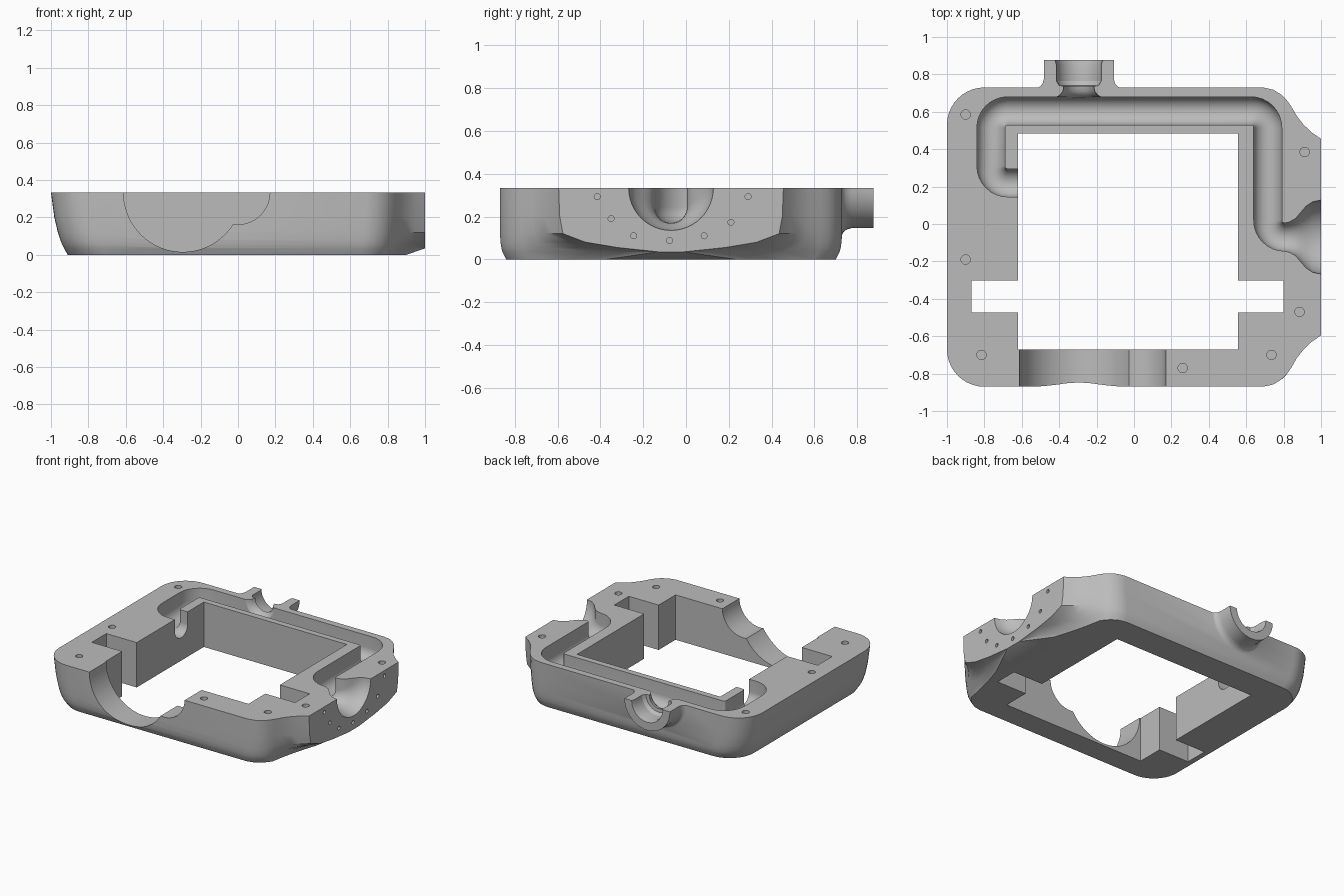
import bpy, bmesh, math
from mathutils import Vector

if "Cube" in bpy.data.objects:
    bpy.data.objects.remove(bpy.data.objects["Cube"])

grey = bpy.data.materials.new("plain grey")
grey.use_nodes = True
grey.diffuse_color = (0.5, 0.5, 0.5, 1)
grey.node_tree.nodes["Principled BSDF"].inputs["Base Color"].default_value = (0.5, 0.5, 0.5, 1)

TOP = 0.333
MID_Y = -0.07


def loft(name, rings):
    """Skin a stack of equal-length closed rings and cap both ends."""
    bm = bmesh.new()
    loops = [[bm.verts.new(p) for p in ring] for ring in rings]
    n = len(loops[0])
    for a, b in zip(loops, loops[1:]):
        for i in range(n):
            j = (i + 1) % n
            bm.faces.new((a[i], a[j], b[j], b[i]))
    bm.faces.new(loops[0])
    bm.faces.new(loops[-1])
    bmesh.ops.recalc_face_normals(bm, faces=bm.faces)
    mesh = bpy.data.meshes.new(name)
    bm.to_mesh(mesh)
    bm.free()
    mesh.materials.append(grey)
    obj = bpy.data.objects.new(name, mesh)
    bpy.context.collection.objects.link(obj)
    return obj


def box(name, x0, x1, y0, y1, z0=-0.2, z1=0.6):
    return loft(name, [[(x0, y0, z), (x1, y0, z), (x1, y1, z), (x0, y1, z)] for z in (z0, z1)])


def cylinder(name, start, end, r, n=24):
    start, end = Vector(start), Vector(end)
    turn = (end - start).to_track_quat('Z', 'Y')
    circle = [turn @ Vector((r * math.cos(math.tau * i / n), r * math.sin(math.tau * i / n), 0))
              for i in range(n)]
    return loft(name, [[p + c for c in circle] for p in (start, end)])


def trough_ring(x, y, tx, ty, w, zc, d, top=None, n=24):
    """U-shaped section square to the heading (tx, ty)."""
    prof = [(w * math.cos(a), zc + d * math.sin(a))
            for a in (math.pi + math.pi * i / n for i in range(n + 1))]
    if top:
        prof = [(-w, top)] + prof + [(w, top)]
    return [(x + ty * s, y - tx * s, z) for s, z in prof]


def boolean(target, tool, operation='DIFFERENCE'):
    tool.hide_render = True
    mod = target.modifiers.new("bool", 'BOOLEAN')
    mod.operation, mod.solver, mod.object = operation, 'EXACT', tool
    bpy.context.view_layer.objects.active = target
    bpy.ops.object.modifier_apply(modifier=mod.name)
    bpy.data.objects.remove(tool)


def outline(z, side, end, right, half):
    """Housing outline at height z: round left corners, flared right face."""
    r = 0.2
    left, reach = -1 + side, 0.8 - end
    back = []
    for i in range(11):                       # back left corner
        a = math.pi - math.pi / 2 * i / 10
        back.append((left + r + r * math.cos(a), reach - r + r * math.sin(a)))
    k = side * 0.4
    back += [(0.69 - k, reach), (0.745 - k, reach - 0.012), (0.79 - k, reach - 0.04),
             (0.815 - k, reach - 0.065)]
    cx, cy = 0.84 - k, reach - 0.1
    back.append((cx, cy))
    for t in (0.25, 0.5, 0.75):               # slightly hollow flare
        dip = 0.05 * t * (1 - t) * half / 0.525
        back.append((cx + (right - cx) * t - dip, cy + (half - cy) * t - dip))
    back += [(right, half), (right, half / 2)]
    front = [(x, -y) for x, y in reversed(back)]
    return [(x, y + MID_Y, z) for x, y in back + front]


# Tapered outer shell
layers = [(0, 0.09, 0.03, 0.9, 0.3), (0.035, 0.07, 0.012, 1, 0.06), (0.055, 0.06, 0.007, 1, 0.25),
          (0.08, 0.05, 0.003, 1, 0.4), (0.12, 0.037, 0.001, 1, 0.505), (0.2, 0.018, 0, 1, 0.52),
          (TOP, 0, 0, 1, 0.525)]
housing = loft("housing", [outline(*layer) for layer in layers])

# Half-round back spout with a flared root
PORT_X = -0.295
spout = loft("back_spout", [trough_ring(PORT_X, y, 0, -1, w, TOP, w) for y, w in
             ((0.877, 0.187), (0.775, 0.187), (0.75, 0.194), (0.735, 0.207), (0.725, 0.227), (0.66, 0.227))])
boolean(housing, spout, 'UNION')

# Central opening and the two side slots
boolean(housing, box("opening", -0.62, 0.555, -0.67, 0.485))
boolean(housing, box("slots", -0.87, 0.8, -0.472, -0.302))

# Large and small round cut-outs in the front wall
for x, r in ((PORT_X, 0.317), (0.0, 0.17)):
    boolean(housing, loft("front_cutout", [trough_ring(x, y, 0, 1, r, TOP, r, 0.6, 48)
                                           for y in (-1, -0.6)]))

# Winding channel ending in a flared right-hand port
W, ZC, BEND = 0.075, 0.245, 0.09
path = [Vector(p) for p in ((-0.56, 0.22), (-0.765, 0.22), (-0.765, 0.605),
                            (0.715, 0.605), (0.715, MID_Y), (1.05, MID_Y))]
heads = [(b - a).normalized() for a, b in zip(path, path[1:])]
rings = [trough_ring(*path[0], *heads[0], W, ZC, W, 0.5)]
for corner, h0, h1 in zip(path[1:-1], heads, heads[1:]):
    centre = corner + (h1 - h0) * BEND
    for i in range(9):
        a = math.pi / 2 * i / 8
        p = centre + (h0 * math.sin(a) - h1 * math.cos(a)) * BEND
        t = h0 * math.cos(a) + h1 * math.sin(a)
        rings.append(trough_ring(*p, *t, W, ZC, W, 0.5))
for x, w, zc, d in ((0.83, 0.08, 0.25, 0.08), (0.865, 0.1, 0.27, 0.102), (0.89, 0.13, 0.295, 0.133),
                    (0.92, 0.165, 0.32, 0.168), (0.955, 0.188, 0.33, 0.19),
                    (1, 0.198, TOP, 0.198), (1.05, 0.2, TOP, 0.2)):
    rings.append(trough_ring(x, MID_Y, 1, 0, w, zc, d, 0.5))
boolean(housing, loft("channel", rings))

# Stepped bore from the spout into the channel
bore = [(0.95, 0.127), (0.877, 0.127), (0.85, 0.12), (0.765, 0.12), (0.74, 0.105), (0.738, 0.08),
        (0.71, 0.085), (0.69, 0.1), (0.675, 0.125), (0.61, 0.125)]
boolean(housing, loft("bore", [trough_ring(PORT_X, y, 0, -1, w, TOP, w, 0.5) for y, w in bore]))

# Screw holes in the top rim
for x, y in ((-0.9, 0.585), (-0.9, -0.19), (-0.815, -0.7), (0.26, -0.77),
             (0.735, -0.7), (0.885, -0.47), (0.912, 0.385)):
    boolean(housing, cylinder("top_hole", (x, y, 0.2), (x, y, 0.5), 0.025))

# Small holes around the right-hand port
for y, z in ((-0.415, 0.293), (-0.35, 0.19), (-0.245, 0.11), (-0.077, 0.088),
             (0.085, 0.11), (0.21, 0.173), (0.29, 0.293)):
    boolean(housing, cylinder("side_hole", (0.94, y, z), (1.1, y, z), 0.014, 16))

# Smooth curved walls, crisp edges
bpy.ops.object.select_all(action='DESELECT')
housing.select_set(True)
bpy.context.view_layer.objects.active = housing
bpy.ops.object.shade_smooth_by_angle(angle=math.radians(30))
